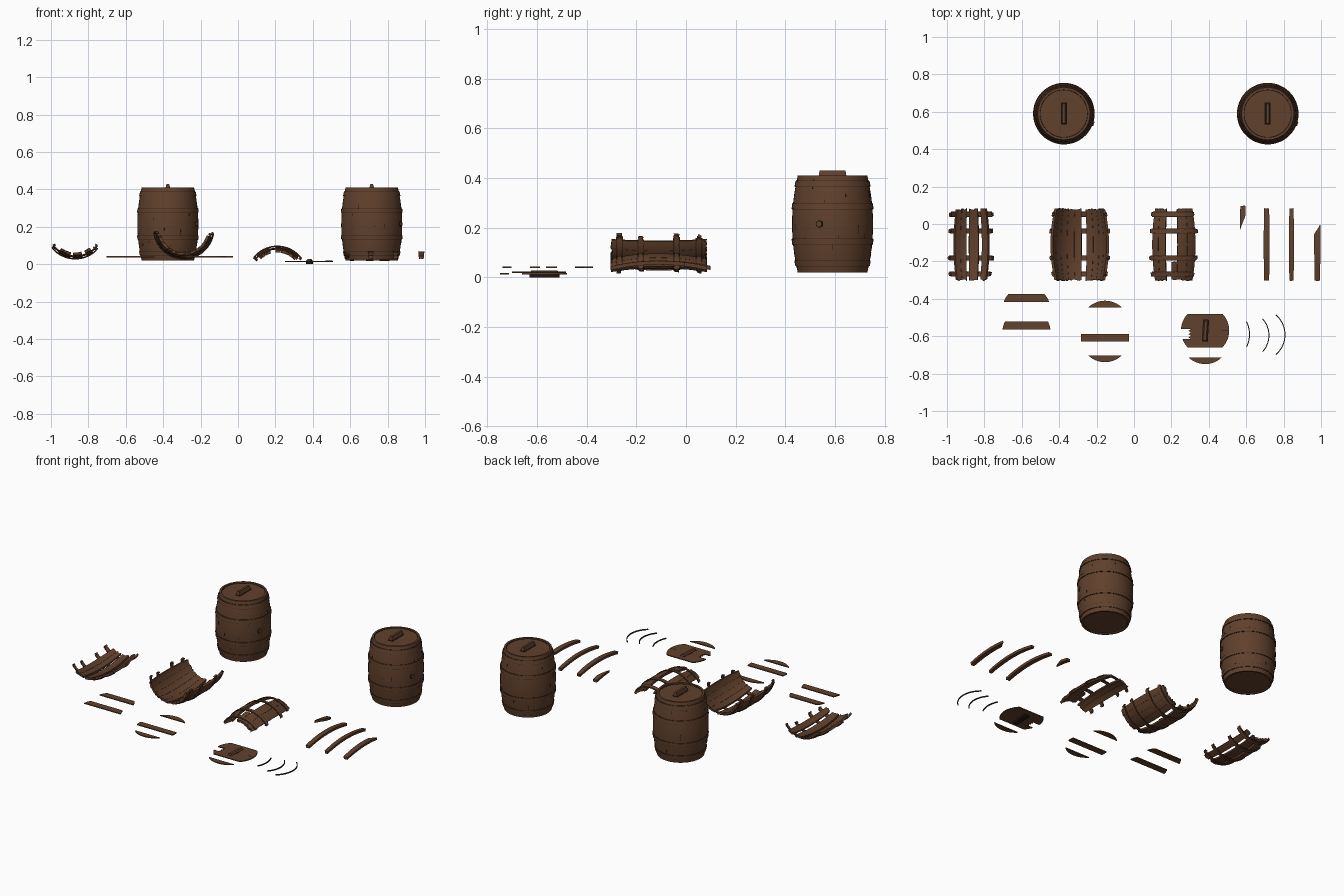
import bpy, bmesh, math, random
from mathutils import Matrix, Vector

random.seed(4)
cube = bpy.data.objects.get("Cube")
if cube:
    bpy.data.objects.remove(cube)


def material(name, rgb):
    m = bpy.data.materials.new(name)
    m.use_nodes = True
    m.diffuse_color = (*rgb, 1)
    m.node_tree.nodes["Principled BSDF"].inputs["Base Color"].default_value = (*rgb, 1)
    return m


WOOD = material("brown wood", (0.118, 0.052, 0.025))
SHADE = material("dark brown wood", (0.04, 0.02, 0.011))
DARK = material("dark groove", (0.016, 0.009, 0.006))
HALF = 0.195                       # half the barrel length
HOOPS = (-0.158, -0.072, 0.072, 0.162)


def radius(t):
    return 0.163 - 0.023 * (t / HALF) ** 2


def finish(name, bm, mat, matrix=None):
    bmesh.ops.recalc_face_normals(bm, faces=bm.faces)
    me = bpy.data.meshes.new(name)
    bm.to_mesh(me)
    bm.free()
    ob = bpy.data.objects.new(name, me)
    bpy.context.collection.objects.link(ob)
    me.materials.append(mat)
    if matrix:
        ob.matrix_world = matrix
    bpy.ops.object.select_all(action='DESELECT')
    ob.select_set(True)
    bpy.context.view_layer.objects.active = ob
    bpy.ops.object.shade_smooth_by_angle(angle=math.radians(35))


def patch(bm, a0, a1, t0, t1, inner, outer, na, nt, jag=0.0, taper=(0, 0)):
    """Closed curved slab following the barrel bulge between two angles (degrees)."""
    grid = []
    for i in range(na + 1):
        f = i / na
        a = math.radians(a0 + (a1 - a0) * f)
        lo = t0 + random.uniform(0, jag) + taper[0] * f
        hi = t1 - random.uniform(0, jag) - taper[1] * f
        col = []
        for j in range(nt + 1):
            t = lo + (hi - lo) * j / nt
            col.append([bm.verts.new((r * math.cos(a), r * math.sin(a), t))
                        for r in (radius(t) + inner, radius(t) + outer)])
        grid.append(col)
    for i in range(na):
        for j in range(nt):
            for s in (0, 1):
                bm.faces.new([grid[i][j][s], grid[i + 1][j][s],
                              grid[i + 1][j + 1][s], grid[i][j + 1][s]])
        for j in (0, nt):
            bm.faces.new([grid[i][j][0], grid[i + 1][j][0], grid[i + 1][j][1], grid[i][j][1]])
    for i in (0, na):
        for j in range(nt):
            bm.faces.new([grid[i][j][0], grid[i][j + 1][0], grid[i][j + 1][1], grid[i][j][1]])


def lathe(name, profile, mat, matrix, steps=48):
    bm = bmesh.new()
    vs = [bm.verts.new((r, 0, z)) for r, z in profile]
    edges = [bm.edges.new(p) for p in zip(vs, vs[1:])]
    bmesh.ops.spin(bm, geom=vs + edges, cent=(0, 0, 0), axis=(0, 0, 1),
                   angle=math.tau, steps=steps)
    bmesh.ops.remove_doubles(bm, verts=bm.verts, dist=1e-5)
    finish(name, bm, mat, matrix)


def hoop(name, t, height, out, mat, matrix):
    z0, z1 = t - height / 2, t + height / 2
    lathe(name, [(radius(z0) - 0.004, z0), (radius(z0) + out, z0),
                 (radius(z1) + out, z1), (radius(z1) - 0.004, z1)], mat, matrix)


def prism(name, points, z0, z1, mat, matrix=None, top=1.0):
    """Extruded outline; top narrows the upper outline."""
    bm = bmesh.new()
    lower = [bm.verts.new((x, y, z0)) for x, y in points]
    upper = [bm.verts.new((x * top, y * (0.85 + 0.15 * top), z1)) for x, y in points]
    bm.faces.new(lower)
    bm.faces.new(upper)
    n = len(points)
    for i in range(n):
        k = (i + 1) % n
        bm.faces.new([lower[i], lower[k], upper[k], upper[i]])
    finish(name, bm, mat, matrix)


def rect(w, h):
    return [(-w, -h), (w, -h), (w, h), (-w, h)]


def handle(name, matrix, below=0.0):
    prism(name + "_outline", rect(0.016, 0.059), -below, 0.002, DARK, matrix)
    prism(name, rect(0.0135, 0.0565), 0.0, 0.026, WOOD, matrix, 0.5)


def barrel(name, x, y):
    at = Matrix.Translation((x, y, 0.215))
    ts = [HALF * (k / 8 - 1) for k in range(17)]
    lid = HALF - 0.006
    profile = [(0, -HALF + 0.006), (0.128, -HALF + 0.006), (0.13, -HALF)]
    profile += [(radius(t), t) for t in ts] + [(0.128, HALF), (0.127, lid), (0, lid)]
    lathe(name + "_body", profile, WOOD, at)
    for i, t in enumerate(HOOPS):
        hoop(f"{name}_hoop_shadow_{i}", t, 0.027, 0.0015, SHADE, at)
        hoop(f"{name}_hoop_{i}", t, 0.022, 0.004, WOOD, at)
    # dark ring where lid meets the rim
    lathe(name + "_lid_groove", [(0.1245, lid), (0.1245, lid + 0.001),
                                 (0.128, lid + 0.001), (0.128, lid)], DARK, at)
    handle(name + "_handle", Matrix.Translation((x, y, 0.215 + lid)))
    # short cracks in the staves
    bm = bmesh.new()
    for k in range(22):
        a, t = k * 137.5, random.uniform(-0.18, 0.15)
        patch(bm, a, a + 0.7, t, t + random.uniform(0.008, 0.04), -0.002, 0.0012, 1, 2)
    finish(name + "_cracks", bm, DARK, at)
    # bung on the side
    turn = at @ Matrix.Rotation(math.radians(-19), 4, 'Z') @ Matrix.Translation((0.155, 0, 0))
    turn = turn @ Matrix.Rotation(math.pi / 2, 4, 'Y')
    lathe(name + "_bung_ring", [(0, 0), (0.0155, 0), (0.0155, 0.009), (0, 0.009)], DARK, turn, 16)
    lathe(name + "_bung", [(0, 0), (0.013, 0), (0.012, 0.015), (0, 0.015)], WOOD, turn, 16)


barrel("left_barrel", -0.375, 0.59)
barrel("right_barrel", 0.715, 0.59)


def lying(x, y, z):
    return Matrix.Translation((x, y, z)) @ Matrix.Rotation(-math.pi / 2, 4, 'X')


def wreck(name, matrix, groups, hoop_span):
    """Broken barrel wall: stave groups (start, end, count, length end) held by torn hoops."""
    staves, seams, bands, lines = (bmesh.new() for _ in range(4))
    for a0, a1, count, t1 in groups:
        step = (a1 - a0) / count
        for k in range(count):
            s = a0 + k * step
            patch(staves, s + 0.2, s + step - 0.2, -HALF, t1, -0.014, 0, 4, 10, 0.01)
            if k:
                patch(seams, s - 0.2, s + 0.2, -0.18, 0.18, -0.011, -0.003, 1, 10)
    for t in HOOPS:
        b0, b1 = (h + random.uniform(-4, 4) for h in hoop_span)
        patch(bands, b0, b1, t - 0.011, t + 0.011, -0.002, 0.004, 24, 1, 0.003)
        patch(lines, b0 + 3, b1 - 3, t - 0.0135, t + 0.0135, -0.001, 0.0015, 24, 1)
        # splinters hanging on the torn hoop ends
        for b in (b0, b1):
            patch(staves, b - 2, b + 2, t - 0.014, t + 0.014, -0.01, 0.001, 2, 1, 0.012)
    finish(name + "_staves", staves, WOOD, matrix)
    finish(name + "_seams", seams, SHADE, matrix)
    finish(name + "_hoops", bands, WOOD, matrix)
    finish(name + "_hoop_lines", lines, SHADE, matrix)


wreck("left_wreck", lying(-0.87, -0.11, 0.19),
      [(53, 68, 1, HALF), (75, 95, 1, HALF), (100, 126, 2, HALF)], (42, 141))
wreck("middle_wreck", lying(-0.29, -0.11, 0.19),
      [(16, 76, 4, HALF), (86, 164, 5, HALF)], (10, 170))
wreck("right_wreck", lying(0.21, -0.11, -0.065),
      [(226, 255, 2, HALF), (266, 278, 1, -0.085), (278, 317, 2, HALF)], (222, 320))

# loose staves, two whole and two broken: x, y, t range, half angle, taper
LOOSE = [("short_stave", 0.582, -0.09, 0.06, 0.19, 5.5, (0.075, 0)),
         ("whole_stave_a", 0.709, -0.11, -HALF, HALF, 5.5, (0, 0)),
         ("whole_stave_b", 0.842, -0.11, -HALF, HALF, 4.6, (0, 0)),
         ("split_stave", 0.98, -0.11, -HALF, 0.108, -5.8, (0, 0.05))]
for name, x, y, t0, t1, turn, taper in LOOSE:
    bm = bmesh.new()
    patch(bm, 270 - turn, 270 + turn, t0, t1, -0.016, 0, 3, 10, 0.004, taper)
    finish(name, bm, WOOD, lying(x, y, -0.095))


def plank(name, x, y, y0, y1, z, torn=False):
    """Slice of a round lid between two chords."""
    R, n = 0.129, 6
    a0, a1 = (math.asin(max(-1, min(1, v / R))) for v in (y0, y1))
    arc = [(R * math.cos(a0 + (a1 - a0) * k / n), R * math.sin(a0 + (a1 - a0) * k / n))
           for k in range(n + 1)]
    left = [(-px, py) for px, py in reversed(arc)]
    if torn:
        left = [(-0.075 - 0.014 * (k % 2), py) for k, (px, py) in enumerate(left)]
    pts = [Vector(p) for p in arc + left]
    pts = [p for i, p in enumerate(pts) if (p - pts[i - 1]).length > 1e-4]
    prism(name, pts, z - 0.003, z + 0.003, WOOD, Matrix.Translation((x, y, 0)))


# scattered lid planks
plank("lid_plank_a", -0.575, -0.46, 0.042, 0.085, 0.04)
plank("lid_plank_b", -0.575, -0.58, 0.016, 0.06, 0.04)
plank("lid_edge_a", -0.155, -0.539, 0.092, 0.129, 0.04)
plank("lid_plank_c", -0.155, -0.608, -0.021, 0.021, 0.04)
plank("lid_edge_b", -0.155, -0.61, -0.129, -0.093, 0.04)

# broken lid with its handle
plank("broken_lid_upper", 0.38, -0.57, 0.008, 0.09, 0.015)
plank("broken_lid_torn", 0.38, -0.57, -0.045, 0.008, 0.015, True)
plank("broken_lid_lower", 0.38, -0.57, -0.09, -0.045, 0.015)
plank("broken_lid_edge", 0.38, -0.62, -0.129, -0.093, 0.015)
prism("broken_lid_crack", rect(0.018, 0.0015), 0.0175, 0.0187, DARK,
      Matrix.Translation((0.486, -0.567, 0)))
handle("broken_lid_handle", Matrix.Translation((0.382, -0.57, 0.018))
       @ Matrix.Rotation(-0.06, 4, 'Z') @ Matrix.Diagonal((1, 1, 0.4, 1)), 0.045)

# torn hoop pieces lying flat
for i, (x, y, reach, bow) in enumerate([(0.62, -0.59, 0.068, 0.016), (0.724, -0.595, 0.09, 0.035),
                                        (0.81, -0.592, 0.108, 0.05)]):
    R = (reach ** 2 + bow ** 2) / (2 * bow)
    span = math.asin(reach / R)
    ring = [(r * math.cos(a) - R, r * math.sin(a))
            for r, s in ((R, 1), (R - 0.005, -1))
            for a in [s * span * (k / 8 - 1) for k in range(17)]]
    prism(f"hoop_piece_{i}", ring, 0.017, 0.024, SHADE, Matrix.Translation((x, y, 0)))
